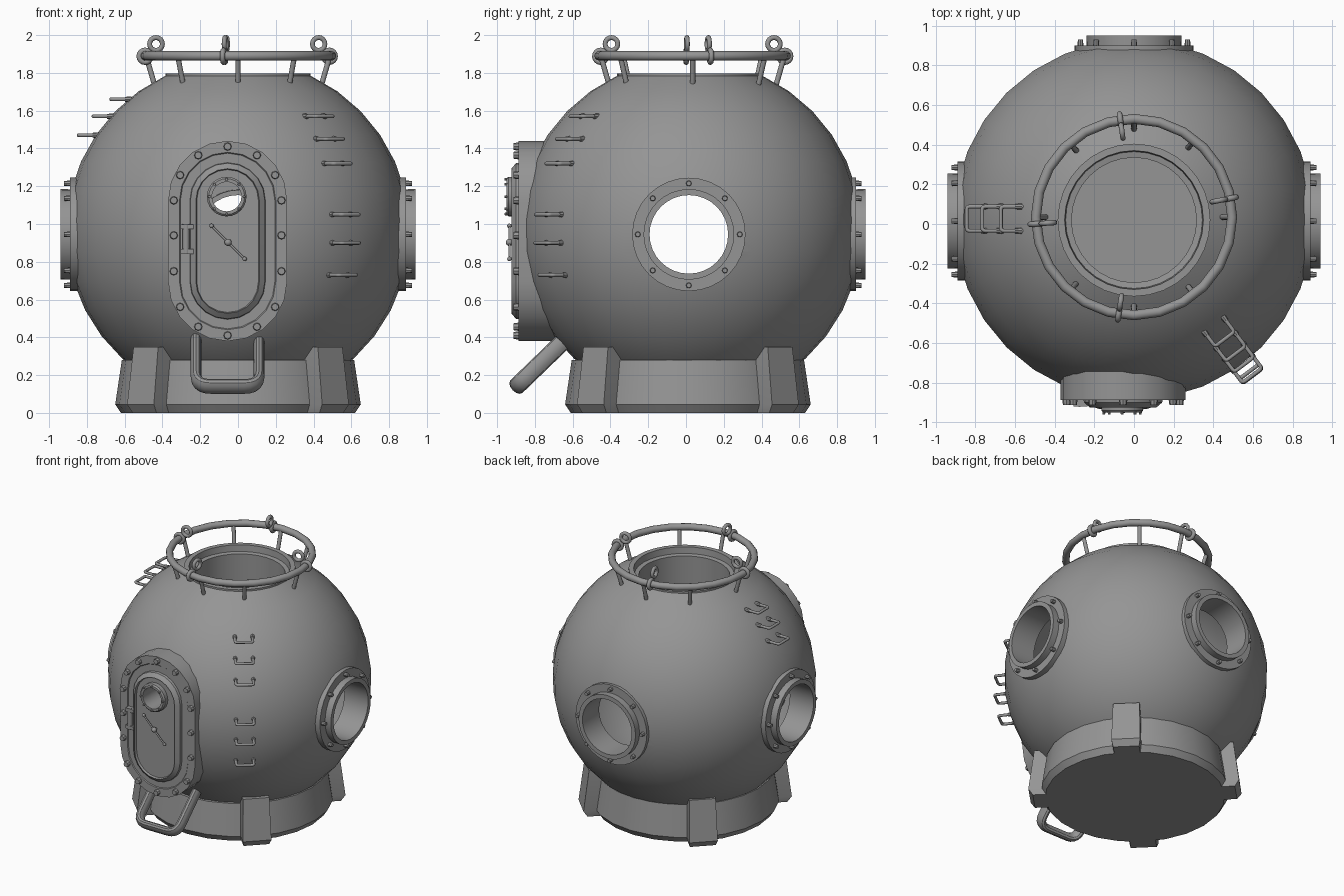
import bpy, bmesh
from math import sin, cos, pi, radians, sqrt
from mathutils import Vector, Matrix

if "Cube" in bpy.data.objects:
    bpy.data.objects.remove(bpy.data.objects["Cube"], do_unlink=True)

steel = bpy.data.materials.new("grey steel")
steel.use_nodes = True
GREY = (0.3, 0.3, 0.3, 1)
steel.diffuse_color = GREY
steel.node_tree.nodes["Principled BSDF"].inputs["Base Color"].default_value = GREY

CY, CZ, R = 0.02, 0.96, 0.91      # hull centre and radius
parts = []


def finish(bm, name):
    bmesh.ops.remove_doubles(bm, verts=bm.verts, dist=0.0001)
    bmesh.ops.recalc_face_normals(bm, faces=bm.faces)
    me = bpy.data.meshes.new(name)
    bm.to_mesh(me)
    bm.free()
    me.materials.append(steel)
    ob = bpy.data.objects.new(name, me)
    bpy.context.collection.objects.link(ob)
    parts.append(ob)
    return ob


def frame(pos, axis):
    """Matrix that stands local z along the axis at pos."""
    return Matrix.Translation(pos) @ Vector(axis).to_track_quat('Z', 'Y').to_matrix().to_4x4()


def loft(bm, rings, closed=False):
    rows = [[bm.verts.new(p) for p in ring] for ring in rings]
    n = len(rows[0])
    pairs = list(zip(rows, rows[1:])) + ([(rows[-1], rows[0])] if closed else [])
    for a, b in pairs:
        for i in range(n):
            j = (i + 1) % n
            bm.faces.new((a[i], a[j], b[j], b[i]))
    if not closed:
        bm.faces.new(rows[0])
        bm.faces.new(rows[-1])


def lathe(name, profile, segs, mat, closed=False):
    bm = bmesh.new()
    turn = [2 * pi * i / segs for i in range(segs)]
    loft(bm, [[mat @ Vector((r * cos(a), r * sin(a), z)) for a in turn] for r, z in profile], closed)
    return finish(bm, name)


def circle(rad, tube, n=12):
    return [(rad + tube * cos(2 * pi * i / n), tube * sin(2 * pi * i / n)) for i in range(n)]


def bolts(name, spots, axis, rad, height):
    bm = bmesh.new()
    for p in spots:
        bmesh.ops.create_cone(bm, cap_ends=True, segments=8, radius1=rad, radius2=rad * 0.8,
                              depth=height, matrix=frame(p, axis))
    return finish(bm, name)


def tubes(name, paths, rad):
    cu = bpy.data.curves.new(name, 'CURVE')
    cu.dimensions = '3D'
    cu.bevel_depth, cu.bevel_resolution, cu.use_fill_caps = rad, 4, True
    for path in paths:
        sp = cu.splines.new('POLY')
        sp.points.add(len(path) - 1)
        for pt, co in zip(sp.points, path):
            pt.co = (*co, 1)
    cu.materials.append(steel)
    ob = bpy.data.objects.new(name, cu)
    bpy.context.collection.objects.link(ob)
    bpy.ops.object.select_all(action='DESELECT')
    ob.select_set(True)
    bpy.context.view_layer.objects.active = ob
    bpy.ops.object.convert(target='MESH')
    parts.append(bpy.context.object)
    return bpy.context.object


def rounded(path, rad, n=5):
    """Round the inner corners of a path."""
    path = [Vector(p) for p in path]
    out = [path[0]]
    for a, b, c in zip(path, path[1:], path[2:]):
        s, e = b + (a - b).normalized() * rad, b + (c - b).normalized() * rad
        for i in range(n + 1):
            t = i / n
            out.append(s * (1 - t) ** 2 + b * 2 * t * (1 - t) + e * t * t)
    return out + [path[-1]]


def cut(target, rad, start, end):
    start, end = Vector(start), Vector(end)
    tool = lathe("cutter", [(rad, 0), (rad, (end - start).length)], 32, frame(start, end - start))
    parts.remove(tool)
    mod = target.modifiers.new("hole", 'BOOLEAN')
    mod.operation, mod.solver, mod.object = 'DIFFERENCE', 'EXACT', tool
    bpy.context.view_layer.objects.active = target
    bpy.ops.object.modifier_apply(modifier=mod.name)
    bpy.data.objects.remove(tool, do_unlink=True)


# Hollow hull with a top collar, an entry tube and a flat floor
def arc(rad, a0, a1, n):
    angles = [radians(a0 + (a1 - a0) * i / n) for i in range(n + 1)]
    return [(rad * cos(a), rad * sin(a)) for a in angles]

outer = arc(R, -58, 65, 12)
collar = [(0.385, 0.838), (0.35, 0.838), (0.345, 0.79), (0.315, 0.785), (0.315, 0.56),
          (0.33, 0.56), (0.335, 0.78)]
inner = arc(0.86, 66, -55, 12)
hull = lathe("hull", [(0.001, -0.76)] + outer + collar + inner + [(0.001, -0.69)], 32,
             Matrix.Translation((0, CY, CZ)))

# Three portholes: hole, flange, collar tube and bolts
PZ, PY = 0.945, 0.015
for name, d in (("left", Vector((1, 0, 0))), ("right", Vector((-1, 0, 0))), ("back", Vector((0, 1, 0)))):
    c = Vector((0, PY, PZ))
    if name == "back":
        c.y = 0.01
    cut(hull, 0.225, c + d * 0.5, c + d * 1.2)
    mat = frame(c, d)
    lathe(name + "_porthole_flange", [(0.21, 0.82), (0.3, 0.82), (0.3, 0.89), (0.21, 0.89)], 32, mat, True)
    lathe(name + "_porthole_tube", [(0.208, 0.74), (0.235, 0.74), (0.24, 0.94), (0.208, 0.94)], 32, mat, True)
    spots = [mat @ Vector((0.27 * cos(k * pi / 4), 0.27 * sin(k * pi / 4), 0.9)) for k in range(8)]
    bolts(name + "_porthole_bolts", spots, d, 0.016, 0.04)

# Front hatch with stepped pill shaped rings
DX, ZLOW, ZHIGH = -0.055, 0.695, 1.125

def pill(hw, y, n=10):
    ring = []
    for zc, start in ((ZHIGH, 0), (ZLOW, pi)):
        ring += [Vector((DX + hw * cos(start + pi * i / n), y, zc + hw * sin(start + pi * i / n)))
                 for i in range(n + 1)]
    return ring

steps = [(0.315, -0.6), (0.315, -0.888), (0.255, -0.888), (0.25, -0.882), (0.2, -0.882),
         (0.197, -0.9), (0.168, -0.925), (0.163, -0.908)]
bm = bmesh.new()
loft(bm, [pill(hw, y) for hw, y in steps])
hatch = finish(bm, "hatch")
VX, VZ = -0.06, 1.145
for body in (hull, hatch):
    cut(body, 0.08, (VX, -1.2, VZ), (VX, -0.4, VZ))

B = 0.285
spots = [(DX, -0.895, ZHIGH + B), (DX, -0.895, ZLOW - B)]
for s in (-1, 1):
    spots += [(DX + s * B, -0.895, z) for z in (ZHIGH, 0.94, 0.75)]
    for a in (radians(33), radians(62)):
        spots += [(DX + s * B * sin(a), -0.895, ZHIGH + B * cos(a)),
                  (DX + s * B * sin(a), -0.895, ZLOW - B * cos(a))]
bolts("hatch_bolts", spots, (0, -1, 0), 0.023, 0.035)

# Hatch viewport
mat = frame((VX, 0, VZ), (0, -1, 0))
lathe("viewport_ring", [(0.078, 0.86), (0.105, 0.86), (0.105, 0.94), (0.095, 0.95), (0.078, 0.95)], 24, mat, True)
spots = [mat @ Vector((0.092 * cos(k * pi / 4), 0.092 * sin(k * pi / 4), 0.953)) for k in range(8)]
bolts("viewport_bolts", spots, (0, -1, 0), 0.008, 0.016)

# Hatch lever with knobs, and hinge
ends = [Vector((-0.14, -0.935, 0.99)), Vector((0.035, -0.935, 0.815))]
mid = (ends[0] + ends[1]) / 2
tubes("hatch_lever", [ends, [mid, mid + Vector((0, 0.04, 0))]], 0.006)
bm = bmesh.new()
for p, r in ((ends[0], 0.012), (ends[1], 0.012), (mid, 0.019)):
    bmesh.ops.create_uvsphere(bm, u_segments=12, v_segments=8, radius=r, matrix=Matrix.Translation(p))
finish(bm, "lever_knobs")
tubes("hatch_hinge", [[(-0.275, -0.905, 0.84), (-0.275, -0.905, 1.0)]], 0.018)
bm = bmesh.new()
for z in (0.855, 0.985):
    bmesh.ops.create_cube(bm, size=1, matrix=Matrix.Translation((-0.27, -0.9, z)) @ Matrix.Diagonal((0.07, 0.04, 0.025, 1)))
finish(bm, "hinge_plates")

# Slanted tow handle below the hatch, bent flat, then made oval and tilted into place
handle = tubes("tow_handle", [rounded([(-0.167, 0.42, 0), (-0.167, 0, 0), (0.167, 0, 0), (0.167, 0.42, 0)], 0.08)], 0.029)
handle.data.transform(Matrix.Translation((DX, -0.897, 0.14)) @ Matrix.Rotation(radians(44), 4, 'X')
                      @ Matrix.Diagonal((1, 1, 1.6, 1)))

# Base drum and four corner feet
lathe("base", [(0.62, 0), (0.65, 0.045), (0.615, 0.28)], 24, Matrix.Translation((0, 0.01, 0)))
for side, angle in (("front_left", -45), ("back_left", 45), ("back_right", 135), ("front_right", 225)):
    turn = Matrix.Translation((0, 0.01, 0)) @ Matrix.Rotation(radians(angle), 4, 'Z')
    bm = bmesh.new()
    loft(bm, [[turn @ Vector((x, y, z)) for x, y in ((0.5, -w), (r, -w), (r, w), (0.5, w))]
              for r, w, z in ((0.7, 0.09, 0), (0.73, 0.1, 0.045), (0.69, 0.092, 0.35))])
    finish(bm, side + "_foot")

# Top lifting rail, struts and eye shackles
RAIL = Vector((0, 0.035, 1.89))

def polar(r, deg, z):
    return Vector((r * cos(radians(deg)), RAIL.y + r * sin(radians(deg)), z))

lathe("top_rail", circle(0.495, 0.025), 24, Matrix.Translation(RAIL), True)
tubes("rail_struts", [[polar(0.485, a, 1.885), polar(0.44, a, 1.73)]
                      for a in (0, 52, 90, 131, 180, 229, 270, 308)], 0.014)
for i, deg in enumerate((11, 98, 184, 261)):
    side = (-sin(radians(deg)), cos(radians(deg)), 0)
    lathe(f"shackle_clamp_{i}", circle(0.032, 0.014), 16, frame(polar(0.493, deg, 1.888), side), True)
    lathe(f"shackle_eye_{i}", circle(0.034, 0.013), 16, frame(polar(0.435, deg, 1.953), side), True)


# Climbing rungs
def rungs(name, deg, heights, reach):
    out = Vector((cos(radians(deg)), sin(radians(deg)), 0))
    side = Vector((-out.y, out.x, 0)) * 0.061
    paths, feet = [], []
    for z in heights:
        r = sqrt(R * R - (z - CZ) ** 2)
        base = Vector((0, 0.027, z))
        a, b = base + out * (r - 0.04), base + out * (r + reach)
        paths.append(rounded([a - side, b - side, b + side, a + side], 0.015, 3))
        feet += [base + out * r + s for s in (side, -side)]
    tubes(name, paths, 0.01)
    bolts(name + "_feet", feet, out, 0.016, 0.035)

rungs("front_rungs", -53, (1.57, 1.45, 1.32, 1.05, 0.9, 0.73), 0.085)
rungs("side_rungs", 180, (1.66, 1.57, 1.47), 0.09)

# Smooth shading with sharp edges kept
bpy.ops.object.select_all(action='DESELECT')
for ob in parts:
    ob.select_set(True)
bpy.context.view_layer.objects.active = hull
bpy.ops.object.shade_smooth_by_angle(angle=radians(33))
